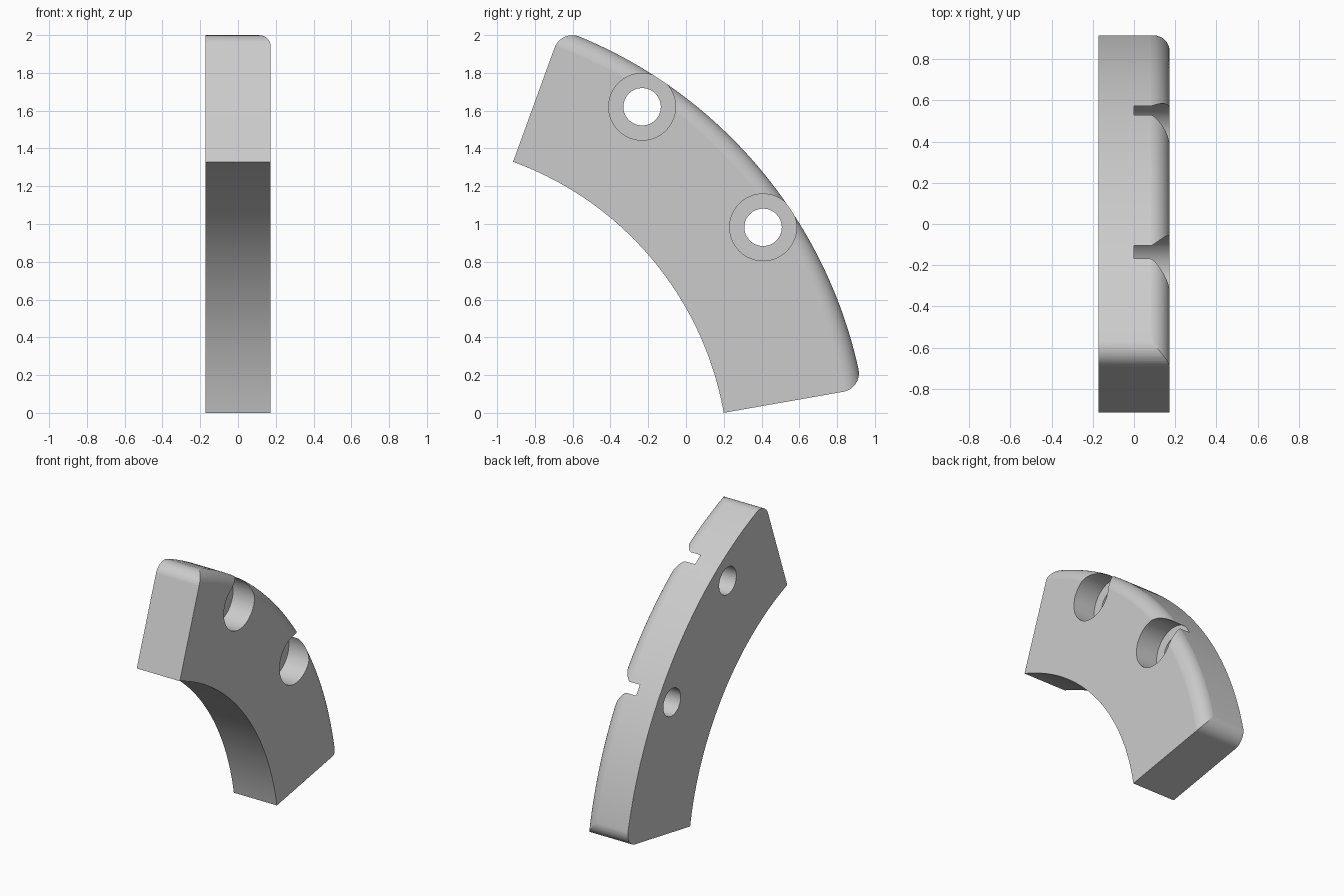
import bpy, bmesh, math
from math import cos, sin, radians, pi
from mathutils import Matrix, Vector

if "Cube" in bpy.data.objects:
    bpy.data.objects.remove(bpy.data.objects["Cube"])

R_IN, R_OUT, FILLET, HALF = 1.735, 2.48, 0.1, 0.173
A0, A1 = radians(10), radians(70)
CY, CZ = -1.509, -0.301          # centre of the arcs


def polar(r, a):
    return Vector((CY + r * cos(a), CZ + r * sin(a)))


def arc(centre, r, a0, a1, n):
    return [centre + r * Vector((cos(a0 + (a1 - a0) * i / n), sin(a0 + (a1 - a0) * i / n)))
            for i in range(n + 1)]


def finish(bm, name):
    bmesh.ops.recalc_face_normals(bm, faces=bm.faces)
    mesh = bpy.data.meshes.new(name)
    bm.to_mesh(mesh)
    bm.free()
    obj = bpy.data.objects.new(name, mesh)
    bpy.context.collection.objects.link(obj)
    return obj


def cylinder(name, centre, radius, x0, x1):
    bm = bmesh.new()
    place = Matrix.Translation(((x0 + x1) / 2, *centre)) @ Matrix.Rotation(pi / 2, 4, 'Y')
    bmesh.ops.create_cone(bm, cap_ends=True, segments=64, radius1=radius, radius2=radius,
                          depth=x1 - x0, matrix=place)
    return finish(bm, name)


# Curved block: side outline with rounded outer end corners, extruded across
origin = Vector((CY, CZ))
turn = math.asin(FILLET / (R_OUT - FILLET))
low, high = A0 + turn, A1 - turn
outline = arc(origin, R_IN, A1, A0, 48)
outline += arc(polar(R_OUT - FILLET, low), FILLET, A0 - pi / 2, low, 12)
outline += arc(origin, R_OUT, low, high, 48)[1:-1]
outline += arc(polar(R_OUT - FILLET, high), FILLET, high, A1 + pi / 2, 12)
bm = bmesh.new()
face = bm.faces.new([bm.verts.new((-HALF, p.x, p.y)) for p in outline])
sides = bmesh.ops.extrude_face_region(bm, geom=[face], use_keep_orig=True)
bmesh.ops.translate(bm, vec=(2 * HALF, 0, 0),
                    verts=[v for v in sides["geom"] if isinstance(v, bmesh.types.BMVert)])
block = finish(bm, "curved_block")

# Ring cutter that rounds the outer edge on one side
section = arc(Vector((R_OUT - FILLET, HALF - FILLET)), FILLET + 0.0005, 0, pi / 2, 12)
section += [Vector((R_OUT - FILLET, HALF + 0.1)), Vector((R_OUT + 0.1, HALF + 0.1)),
            Vector((R_OUT + 0.1, HALF - FILLET))]
bm = bmesh.new()
steps = 56
rings = []
for i in range(steps + 1):
    a = A0 - 0.1 + (A1 - A0 + 0.2) * i / steps
    rings.append([bm.verts.new((p.y, *polar(p.x, a))) for p in section])
for r0, r1 in zip(rings, rings[1:]):
    for k in range(len(section)):
        j = (k + 1) % len(section)
        bm.faces.new((r0[k], r0[j], r1[j], r1[k]))
bm.faces.new(rings[0])
bm.faces.new(rings[-1])
cutters = [finish(bm, "edge_rounding_cutter")]

# Two counterbored holes
for deg in (33.8, 56.4):
    spot = polar(2.307, radians(deg))
    cutters.append(cylinder("counterbore_cutter", spot, 0.177, 0, 0.4))
    cutters.append(cylinder("bore_cutter", spot, 0.099, -0.4, 0.3))

bpy.context.view_layer.objects.active = block
for cutter in cutters:
    cutter.hide_render = True
    mod = block.modifiers.new("cut", 'BOOLEAN')
    mod.operation, mod.solver, mod.object = 'DIFFERENCE', 'EXACT', cutter
    bpy.ops.object.modifier_apply(modifier=mod.name)
    bpy.data.objects.remove(cutter)

# Grey material and smooth shading with crisp edges
grey = bpy.data.materials.new("plain_grey")
grey.use_nodes = True
grey.diffuse_color = (0.6, 0.6, 0.6, 1)
grey.node_tree.nodes["Principled BSDF"].inputs["Base Color"].default_value = (0.6, 0.6, 0.6, 1)
block.data.materials.clear()
block.data.materials.append(grey)
bpy.ops.object.select_all(action='DESELECT')
block.select_set(True)
bpy.ops.object.shade_smooth_by_angle(angle=radians(30))
weighted = block.modifiers.new("weighted_normals", 'WEIGHTED_NORMAL')
weighted.keep_sharp = True
